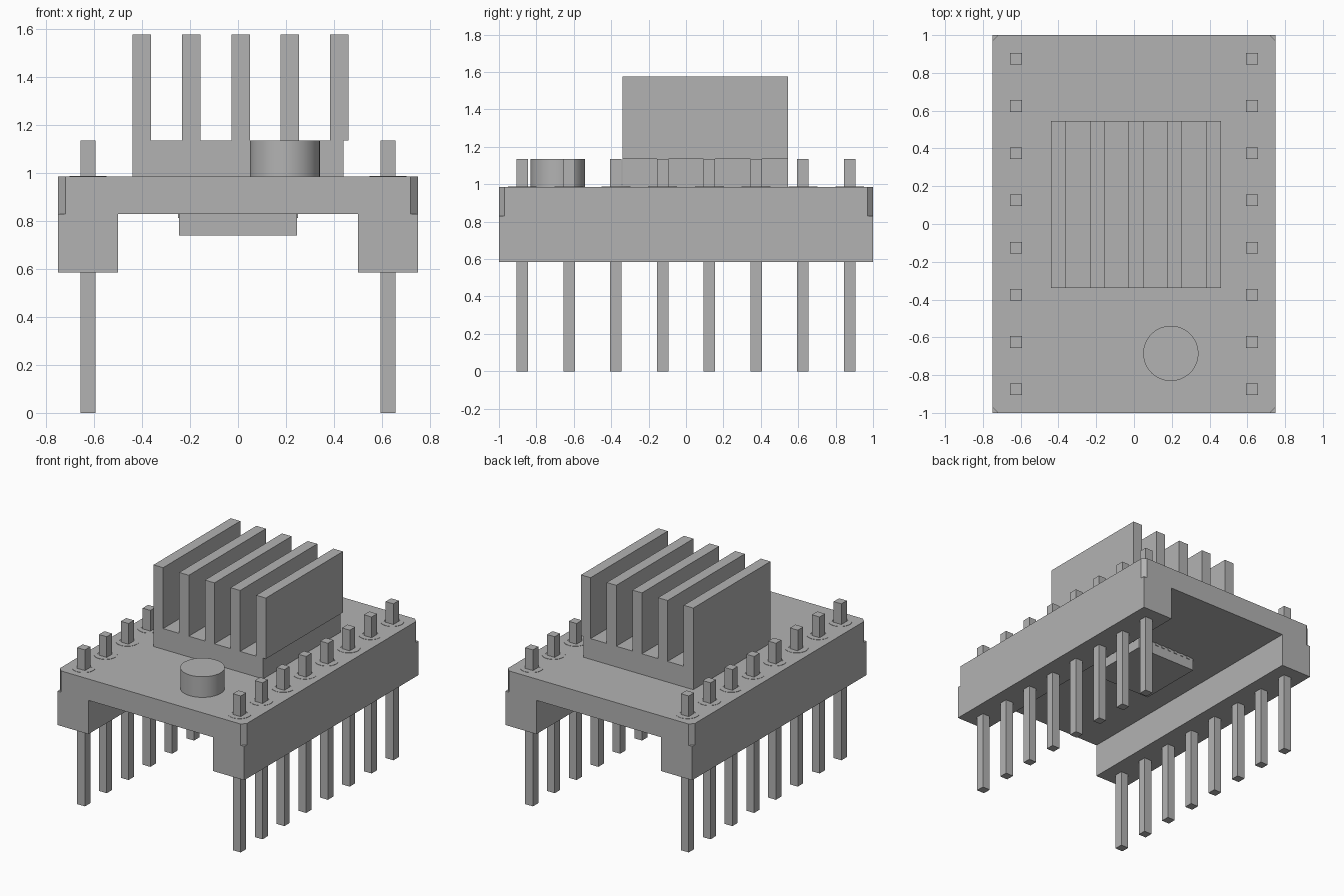
import bpy
import bmesh
import math

cube = bpy.data.objects.get("Cube")
if cube:
    bpy.data.objects.remove(cube, do_unlink=True)

grey = bpy.data.materials.new("plain_grey")
grey.use_nodes = True
COLOUR = (0.45, 0.45, 0.45, 1)
grey.diffuse_color = COLOUR
grey.node_tree.nodes["Principled BSDF"].inputs["Base Color"].default_value = COLOUR

BOARD_BOTTOM, BOARD_TOP = 0.83, 0.985
PART_TOP = 1.135
HEADER_BOTTOM = 0.585


def finish(name, bm):
    bmesh.ops.recalc_face_normals(bm, faces=bm.faces)
    mesh = bpy.data.meshes.new(name)
    bm.to_mesh(mesh)
    bm.free()
    mesh.materials.append(grey)
    obj = bpy.data.objects.new(name, mesh)
    bpy.context.collection.objects.link(obj)
    return obj


def extrude(name, points, offset):
    """Fill a closed outline and sweep it along an offset."""
    bm = bmesh.new()
    face = bm.faces.new([bm.verts.new(p) for p in points])
    swept = bmesh.ops.extrude_face_region(bm, geom=[face], use_keep_orig=True)
    verts = [v for v in swept["geom"] if isinstance(v, bmesh.types.BMVert)]
    bmesh.ops.translate(bm, verts=verts, vec=offset)
    return finish(name, bm)


def box(name, x0, x1, y0, y1, z0, z1):
    outline = [(x0, y0, z0), (x1, y0, z0), (x1, y1, z0), (x0, y1, z0)]
    return extrude(name, outline, (0, 0, z1 - z0))


def ring(name, x, y, z0, z1, outer, inner, sides=32):
    """Thin washer with an open hole."""
    bm = bmesh.new()
    loops = []
    for r, z in ((inner, z0), (outer, z0), (outer, z1), (inner, z1)):
        loops.append([bm.verts.new((x + r * math.cos(math.tau * i / sides),
                                    y + r * math.sin(math.tau * i / sides), z))
                      for i in range(sides)])
    for k in range(4):
        a, b = loops[k], loops[(k + 1) % 4]
        for i in range(sides):
            j = (i + 1) % sides
            bm.faces.new((a[i], a[j], b[j], b[i]))
    return finish(name, bm)


# Circuit board with clipped corners
W, L, C = 0.75, 1.0, 0.03
corners = [(W - C, -L), (W, C - L), (W, L - C), (W - C, L),
           (C - W, L), (-W, L - C), (-W, C - L), (C - W, -L)]
extrude("circuit_board", [(x, y, BOARD_BOTTOM) for x, y in corners],
        (0, 0, BOARD_TOP - BOARD_BOTTOM))

# Header strips, pins and solder pads on both sides
for side, s in (("left", 1), ("right", -1)):
    xs = sorted((0.5 * s, W * s))
    box(side + "_header", xs[0], xs[1], -L, L, HEADER_BOTTOM, BOARD_BOTTOM)
    px, half = 0.625 * s, 0.031
    for i in range(8):
        py = -0.875 + 0.25 * i
        box(f"{side}_pin_{i}", px - half, px + half, py - half, py + half, 0, PART_TOP)
        ring(f"{side}_pad_{i}", px, py, BOARD_TOP - 0.002, BOARD_TOP + 0.002, 0.077, 0.053)

# Heat sink: one comb profile swept front to back
FRONT, BACK, FIN_TOP = -0.34, 0.545, 1.577
comb = [(0.44, BOARD_TOP), (-0.44, BOARD_TOP)]
for i in range(5):
    left = -0.44 + 0.206 * i
    right = left + 0.077
    if i:
        comb.append((left, PART_TOP))
    comb += [(left, FIN_TOP), (right, FIN_TOP), (right, PART_TOP)]
comb.append((0.44, PART_TOP))
extrude("heat_sink", [(x, FRONT, z) for x, z in comb], (0, BACK - FRONT, 0))

# Round capacitor
bm = bmesh.new()
bmesh.ops.create_cone(bm, cap_ends=True, segments=64, radius1=0.146, radius2=0.146,
                      depth=PART_TOP - BOARD_TOP)
bmesh.ops.translate(bm, verts=bm.verts, vec=(0.195, -0.685, (PART_TOP + BOARD_TOP) / 2))
capacitor = finish("round_capacitor", bm)
bpy.ops.object.select_all(action="DESELECT")
capacitor.select_set(True)
bpy.context.view_layer.objects.active = capacitor
bpy.ops.object.shade_smooth_by_angle()

# Chip under the board with small contacts round its edge
CY, H, OUT = 0.1, 0.245, 0.25
box("chip", -H, H, CY - H, CY + H, 0.74, BOARD_BOTTOM)
for i in range(8):
    t = -0.196 + 0.056 * i
    for s in (-1, 1):
        a, b = sorted((s * (H - 0.02), s * OUT))
        box("chip_contact_side", a, b, CY + t - 0.012, CY + t + 0.012, 0.812, BOARD_BOTTOM)
        box("chip_contact_end", t - 0.012, t + 0.012, CY + a, CY + b, 0.812, BOARD_BOTTOM)
